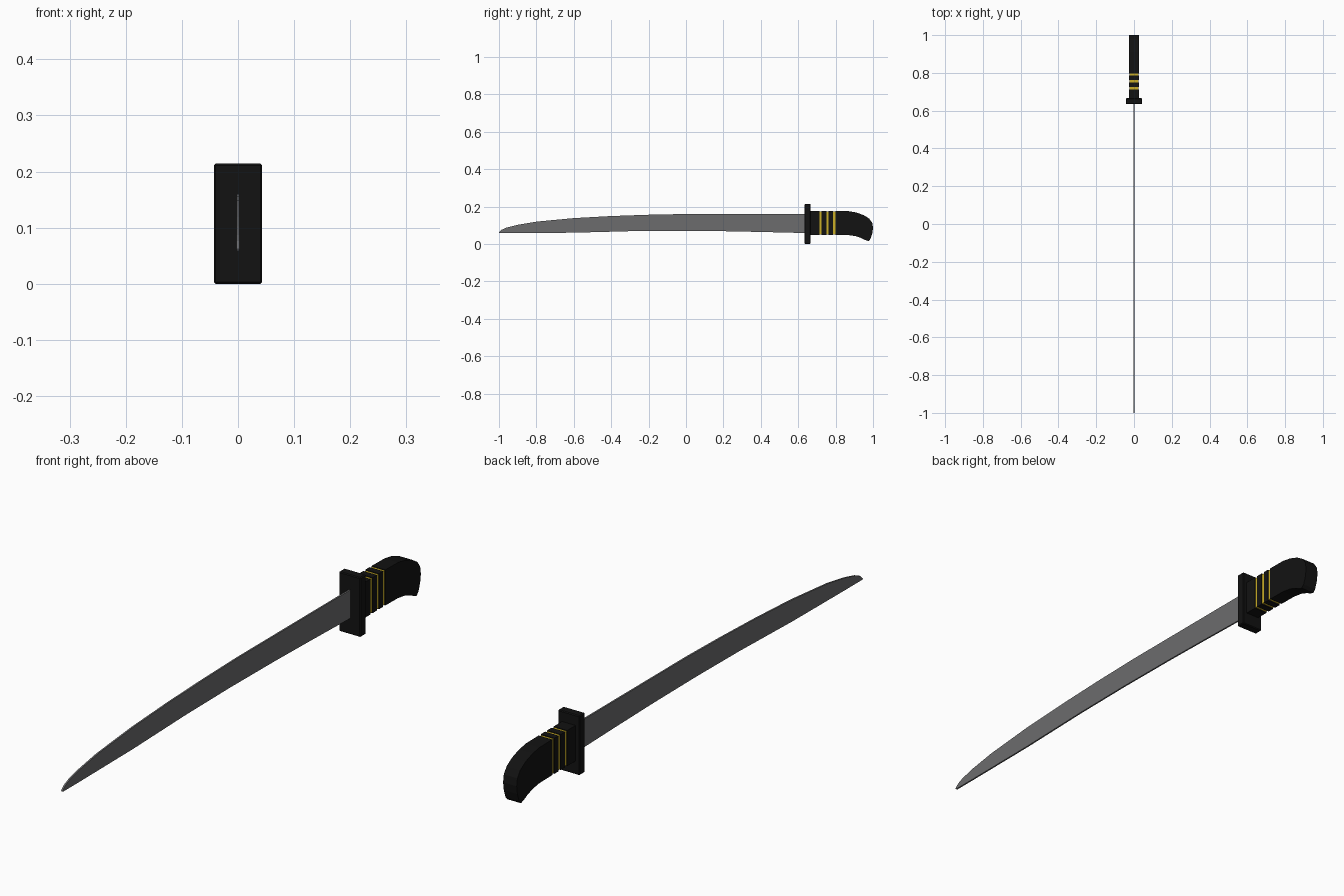
import bpy, bmesh

if "Cube" in bpy.data.objects:
    bpy.data.objects.remove(bpy.data.objects["Cube"])


def material(name, rgb):
    m = bpy.data.materials.new(name)
    m.diffuse_color = (*rgb, 1)
    m.use_nodes = True
    m.node_tree.nodes["Principled BSDF"].inputs["Base Color"].default_value = m.diffuse_color
    return m


STEEL = material("steel", (0.15, 0.15, 0.155))
BLACK = material("black", (0.006, 0.006, 0.006))
GOLD = material("gold", (0.6, 0.43, 0.02))


def slab(name, outline, half, mat, bevel=0):
    """Extrude a (y, z) outline symmetrically along x."""
    bm = bmesh.new()
    face = bm.faces.new([bm.verts.new((-half, y, z)) for y, z in outline])
    ext = bmesh.ops.extrude_face_region(bm, geom=[face])
    verts = [v for v in ext["geom"] if isinstance(v, bmesh.types.BMVert)]
    bmesh.ops.translate(bm, verts=verts, vec=(2 * half, 0, 0))
    bmesh.ops.recalc_face_normals(bm, faces=bm.faces)
    mesh = bpy.data.meshes.new(name)
    bm.to_mesh(mesh)
    bm.free()
    mesh.materials.append(mat)
    ob = bpy.data.objects.new(name, mesh)
    bpy.context.collection.objects.link(ob)
    if bevel:
        mod = ob.modifiers.new("bevel", "BEVEL")
        mod.width = bevel
        mod.segments = 1
        mod.limit_method = "ANGLE"
        mod.angle_limit = 1.0
    return ob


def box(name, y0, y1, z0, z1, half, mat, bevel=0):
    return slab(name, [(y0, z0), (y1, z0), (y1, z1), (y0, z1)], half, mat, bevel)


# Curved blade
slab("blade", [
    (-1, 0.062), (-0.985, 0.076), (-0.96, 0.087), (-0.9, 0.102), (-0.8, 0.119),
    (-0.6, 0.138), (-0.4, 0.149), (-0.2, 0.156), (0, 0.16), (0.645, 0.16),
    (0.645, 0.058), (0.4, 0.064), (0.2, 0.068), (-0.05, 0.07), (-0.3, 0.068),
    (-0.6, 0.06), (-0.9, 0.058), (-0.998, 0.058)], 0.003, STEEL)

# Guard plate
box("guard", 0.634, 0.666, 0, 0.214, 0.043, BLACK, 0.003)

# Grip core, with gold bands lying in grooves between black spacers
ring_y = [0.719, 0.756, 0.792]
w = 0.006
start = 0.66
for i, y in enumerate(ring_y):
    box(f"grip_spacer_{i + 1}", start, y - w, 0.048, 0.176, 0.027, BLACK)
    box(f"gold_band_{i + 1}", y - w, y + w, 0.051, 0.173, 0.0245, GOLD)
    start = y + w

# Hooked pommel end of the grip
slab("grip_end", [
    (start, 0.048), (start, 0.176), (0.87, 0.175), (0.91, 0.168), (0.95, 0.154),
    (0.98, 0.135), (0.996, 0.112), (1, 0.085), (0.996, 0.055), (0.986, 0.026),
    (0.976, 0.015), (0.96, 0.02), (0.94, 0.03), (0.91, 0.041), (0.87, 0.047)],
    0.027, BLACK)
